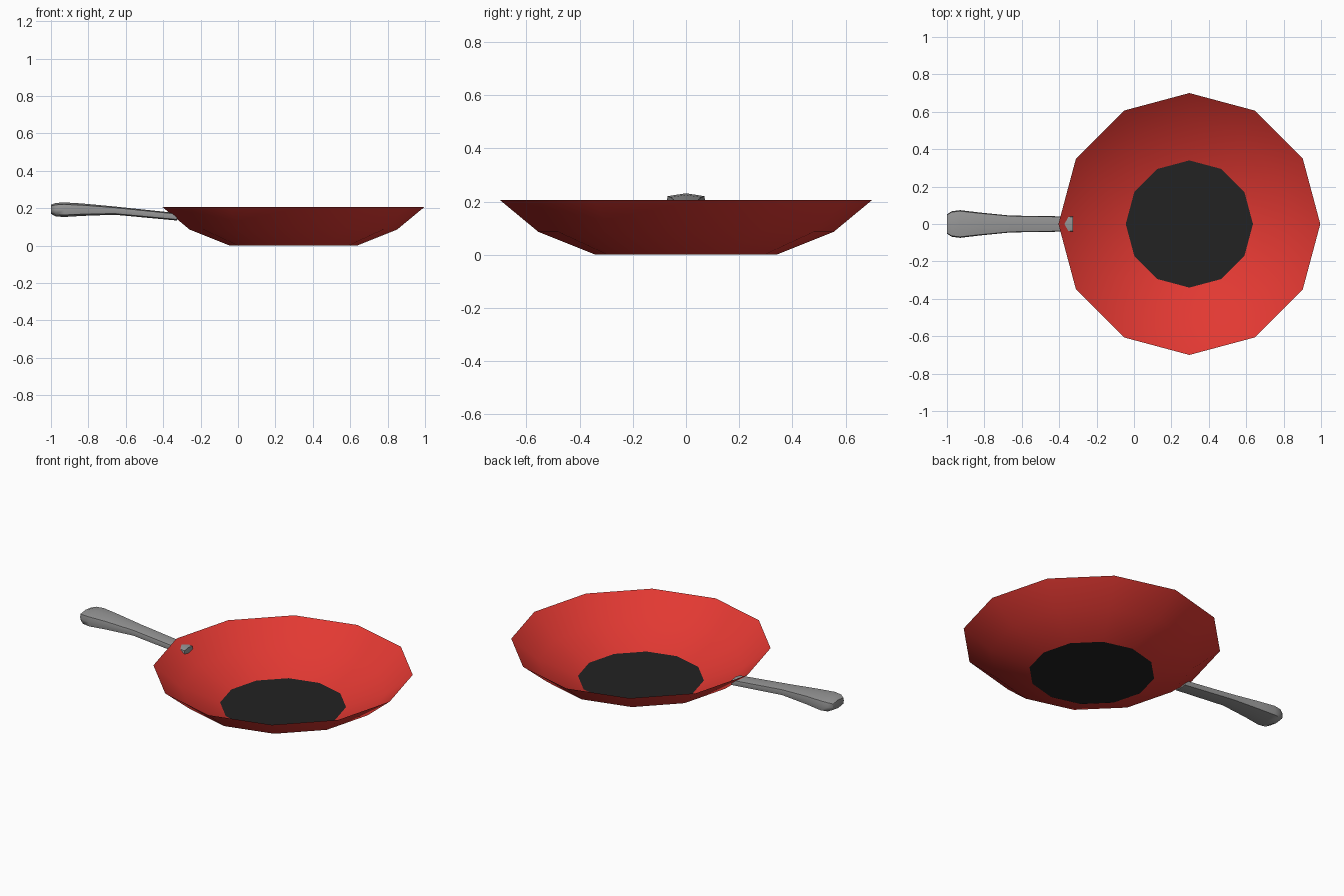
import bpy
import bmesh
from math import cos, sin, tau

cube = bpy.data.objects.get("Cube")
if cube:
    bpy.data.objects.remove(cube, do_unlink=True)

SIDES = 12
PAN_X = 0.296


def material(name, color, rough=0.6):
    mat = bpy.data.materials.new(name)
    mat.use_nodes = True
    mat.diffuse_color = (*color, 1)
    bsdf = mat.node_tree.nodes["Principled BSDF"]
    bsdf.inputs["Base Color"].default_value = (*color, 1)
    bsdf.inputs["Roughness"].default_value = rough
    return mat


def make_object(name, bm, mat, smooth):
    mesh = bpy.data.meshes.new(name)
    for face in bm.faces:
        face.smooth = smooth
    bm.to_mesh(mesh)
    bm.free()
    mesh.materials.append(mat)
    obj = bpy.data.objects.new(name, mesh)
    bpy.context.collection.objects.link(obj)
    return obj


def circle(bm, radius, z):
    return [bm.verts.new((PAN_X + radius * cos(tau * i / SIDES),
                          radius * sin(tau * i / SIDES), z))
            for i in range(SIDES)]


def bridge(bm, rings):
    for a, b in zip(rings, rings[1:]):
        n = len(a)
        for i in range(n):
            j = (i + 1) % n
            bm.faces.new((a[i], b[i], b[j], a[j]))


red = material("red enamel", (0.76, 0.04, 0.032))
black = material("black coating", (0.016, 0.016, 0.016))
grey = material("grey metal", (0.31, 0.31, 0.31))

# Flared sheet wall, open at the top
bm = bmesh.new()
bridge(bm, [circle(bm, r, z) for r, z in
            ((0.70, 0.206), (0.555, 0.086), (0.34, 0.0))])
bmesh.ops.reverse_faces(bm, faces=bm.faces[:])
make_object("pan_wall", bm, red, True)

# Flat cooking base
bm = bmesh.new()
bm.faces.new(circle(bm, 0.34, 0.0))
make_object("pan_base", bm, black, False)

# Handle: one rounded section swept along the length
section = ((0, 1), (0.93, 0.72), (1, 0), (0.93, -0.72),
           (0, -1), (-0.93, -0.72), (-1, 0), (-0.93, 0.72))
stations = (  # x, half width, centre height, half height
    (-1.0, 0.052, 0.194, 0.024),
    (-0.975, 0.068, 0.192, 0.036),
    (-0.93, 0.074, 0.192, 0.039),
    (-0.83, 0.062, 0.192, 0.033),
    (-0.66, 0.045, 0.187, 0.022),
    (-0.325, 0.040, 0.154, 0.020),
)
bm = bmesh.new()
rings = [[bm.verts.new((x, w * sy, zc + h * sz)) for sy, sz in section]
         for x, w, zc, h in stations]
bridge(bm, rings)
bm.faces.new(rings[0])
bm.faces.new(rings[-1][::-1])
bmesh.ops.recalc_face_normals(bm, faces=bm.faces[:])
handle = make_object("handle", bm, grey, True)

# Smooth body with a crisp end inside the pan
bpy.ops.object.select_all(action="DESELECT")
handle.select_set(True)
bpy.context.view_layer.objects.active = handle
bpy.ops.object.shade_smooth_by_angle(angle=tau / 6)
